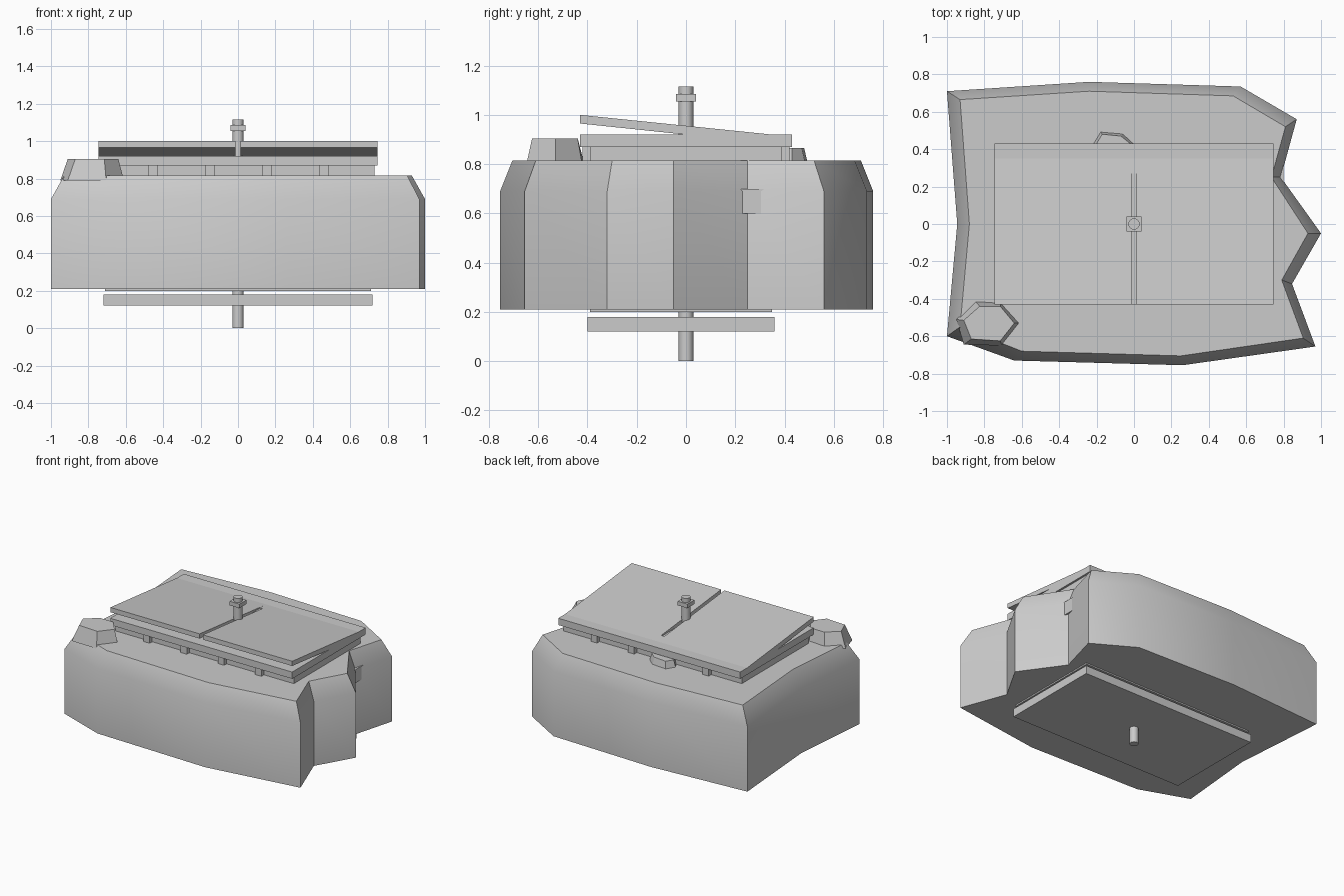
import bpy, bmesh, math

cube = bpy.data.objects.get("Cube")
if cube:
    bpy.data.objects.remove(cube, do_unlink=True)

grey = bpy.data.materials.new("plain_grey")
grey.use_nodes = True
tone = (0.6, 0.6, 0.6, 1)
grey.diffuse_color = tone
grey.node_tree.nodes["Principled BSDF"].inputs["Base Color"].default_value = tone


def finish(name, bm, smooth=False):
    bmesh.ops.recalc_face_normals(bm, faces=bm.faces)
    mesh = bpy.data.meshes.new(name)
    bm.to_mesh(mesh)
    bm.free()
    mesh.materials.append(grey)
    obj = bpy.data.objects.new(name, mesh)
    bpy.context.collection.objects.link(obj)
    if smooth:
        bpy.ops.object.select_all(action='DESELECT')
        obj.select_set(True)
        bpy.context.view_layer.objects.active = obj
        bpy.ops.object.shade_smooth_by_angle(angle=math.radians(30))
    return obj


def loft(name, rings, smooth=False):
    """Skin a stack of matching rings and cap both ends."""
    bm = bmesh.new()
    loops = [[bm.verts.new(p) for p in ring] for ring in rings]
    n = len(loops[0])
    for low, high in zip(loops, loops[1:]):
        for i in range(n):
            j = (i + 1) % n
            bm.faces.new((low[i], low[j], high[j], high[i]))
    bm.faces.new(loops[0][::-1])
    bm.faces.new(loops[-1])
    return finish(name, bm, smooth)


def level(points, z):
    return [(x, y, z) for x, y in points]


def box(name, x0, x1, y0, y1, z0, z1):
    base = [(x0, y0), (x1, y0), (x1, y1), (x0, y1)]
    return loft(name, [level(base, z0), level(base, z1)])


def slab(name, profile, x0, x1):
    return loft(name, [[(x, y, z) for y, z in profile] for x in (x0, x1)])


def cylinder(name, radius, z0, z1, sides=16):
    ring = [(radius * math.cos(math.tau * i / sides),
             radius * math.sin(math.tau * i / sides)) for i in range(sides)]
    return loft(name, [level(ring, z0), level(ring, z1)], True)


# Large rock body with sloped upper rim
outer = [(-1, .71), (-.24, .76), (.57, .735), (.87, .56), (.785, .25), (1, -.05),
         (.845, -.32), (.97, -.655), (.26, -.755), (-.64, -.73), (-1, -.60), (-.945, 0)]
inner = [(-.93, .665), (-.24, .71), (.53, .685), (.81, .52), (.735, .25), (.93, -.05),
         (.79, -.30), (.905, -.61), (.25, -.705), (-.6, -.68), (-.93, -.55), (-.88, 0)]
loft("rock_body", [level(outer, .21), level(outer, .69), level(inner, .815)], True)

# Small stones resting on the rock
stone_low = [(-.85, -.41), (-.71, -.42), (-.61, -.53), (-.705, -.65), (-.91, -.645), (-.95, -.51)]
stone_top = [(-.825, -.44), (-.715, -.44), (-.64, -.53), (-.715, -.625), (-.87, -.615), (-.91, -.515)]
loft("corner_stone", [level(stone_low, .79), level(stone_top, .905)])
back_low = [(-.22, .43), (-.18, .495), (-.06, .485), (0, .43), (-.04, .36), (-.18, .36)]
back_top = [(-.2, .43), (-.17, .48), (-.07, .47), (-.02, .43), (-.05, .37), (-.17, .37)]
loft("back_stone", [level(back_low, .80), level(back_top, .865)])

# Block set in the side notch
box("side_block", .70, .80, .22, .33, .60, .70)

# Grille under the platform
box("grille_core", -.73, .73, -.39, .39, .80, .87)
for i in range(4):
    x = -.455 + .305 * i
    for side, y in (("front", -.40), ("back", .40)):
        box(f"{side}_grille_post_{i + 1}", x - .025, x + .025, y - .02, y + .02, .80, .87)

# Platform and split sloping lid
box("platform", -.745, .745, -.43, .43, .87, .92)
lid = [(-.43, .965), (-.43, 1.0), (.35, .92), (0, .92)]
slab("lid_right", lid, -.745, -.013)
slab("lid_left", lid, .013, .745)
slab("lid_bridge", [(.27, .915), (.27, .928), (.35, .92)], -.013, .013)

# Bottom plates
box("upper_bottom_plate", -.71, .71, -.39, .35, .20, .25)
box("lower_bottom_plate", -.72, .72, -.40, .36, .12, .18)

# Central rod with square nut
cylinder("rod", .03, 0, 1.115)
box("rod_nut", -.04, .04, -.04, .04, 1.055, 1.085)
